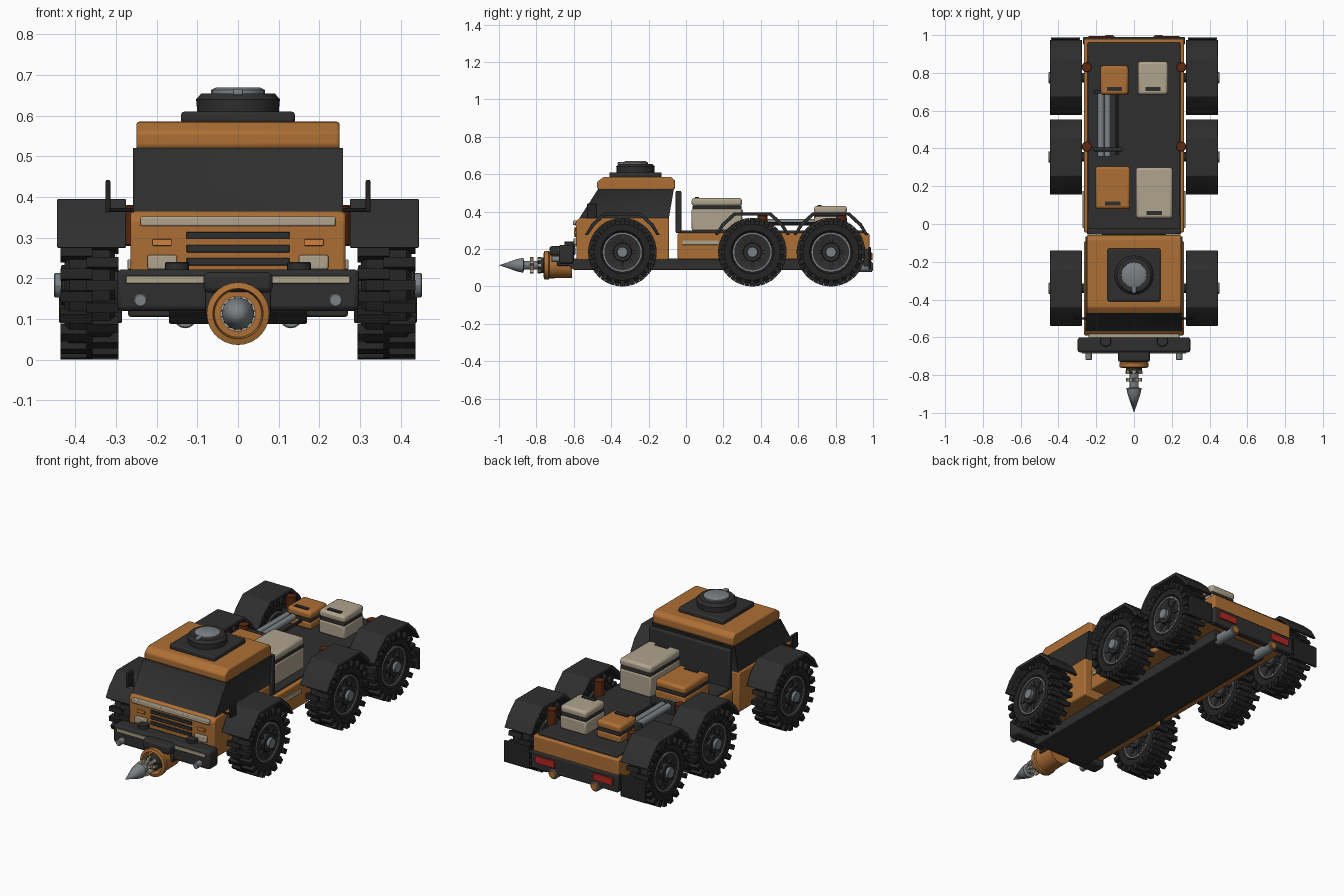
import bpy, bmesh, math
from mathutils import Matrix, Vector

cube = bpy.data.objects.get("Cube")
if cube:
    bpy.data.objects.remove(cube, do_unlink=True)


def material(name, r, g, b):
    m = bpy.data.materials.new(name)
    m.diffuse_color = (r, g, b, 1)
    m.use_nodes = True
    m.node_tree.nodes["Principled BSDF"].inputs["Base Color"].default_value = (r, g, b, 1)
    return m


ORANGE = material("orange paint", .42, .16, .035)
TAN = material("tan paint", .43, .37, .27)
DARK = material("dark trim", .028, .028, .028)
BLACK = material("black rubber", .017, .017, .017)
GREY = material("grey metal", .2, .22, .235)
BROWN = material("rust brown", .11, .022, .006)
RED = material("red lamp", .45, .02, .015)
AMBER = material("amber lamp", .6, .22, .045)
SIDES = (-1, 1)


def finish(name, bm, mat, bevel=0.0, loc=(0, 0, 0)):
    bmesh.ops.recalc_face_normals(bm, faces=bm.faces)
    me = bpy.data.meshes.new(name)
    bm.to_mesh(me)
    bm.free()
    me.materials.append(mat)
    me.polygons.foreach_set("use_smooth", [True] * len(me.polygons))
    me.set_sharp_from_angle(angle=math.radians(30))
    ob = bpy.data.objects.new(name, me)
    ob.location = loc
    bpy.context.collection.objects.link(ob)
    if bevel:
        mod = ob.modifiers.new("Bevel", "BEVEL")
        mod.width, mod.segments, mod.limit_method = bevel, 2, "ANGLE"
    return ob


def add_box(bm, size, matrix):
    bmesh.ops.create_cube(bm, size=1, matrix=matrix @ Matrix.Diagonal((*size, 1)))


def box(name, x, y, z, mat, bevel=.004):
    """Box from (low, high) pairs."""
    bm = bmesh.new()
    mid = Vector(((x[0] + x[1]) / 2, (y[0] + y[1]) / 2, (z[0] + z[1]) / 2))
    add_box(bm, (abs(x[1] - x[0]), y[1] - y[0], z[1] - z[0]), Matrix())
    return finish(name, bm, mat, bevel, mid)


def prism(name, x, profile, mat, bevel=.004, inset=0.0):
    """Extrude a (y, z) outline between two x positions."""
    bm = bmesh.new()
    base = bm.faces.new([bm.verts.new((x[0], a, b)) for a, b in profile])
    ext = bmesh.ops.extrude_face_region(bm, geom=[base])
    verts = [v for v in ext["geom"] if isinstance(v, bmesh.types.BMVert)]
    bmesh.ops.translate(bm, verts=verts, vec=(x[1] - x[0], 0, 0))
    if inset:
        bmesh.ops.recalc_face_normals(bm, faces=bm.faces)
        bmesh.ops.inset_individual(bm, faces=bm.faces[:], thickness=inset, depth=-.005)
    return finish(name, bm, mat, bevel)


def lathe(name, profile, loc, axis, mat, n=24):
    """Spin (radius, distance) points about an axis."""
    bm = bmesh.new()
    verts = [bm.verts.new((r, 0, d)) for r, d in profile]
    edges = [bm.edges.new(p) for p in zip(verts, verts[1:])]
    bmesh.ops.spin(bm, geom=verts + edges, cent=(0, 0, 0), axis=(0, 0, 1),
                   angle=2 * math.pi, steps=n, use_duplicate=False)
    bmesh.ops.remove_doubles(bm, verts=bm.verts, dist=.0002)
    turn = Vector((0, 0, 1)).rotation_difference(Vector(axis)).to_matrix()
    bmesh.ops.rotate(bm, verts=bm.verts, matrix=turn, cent=(0, 0, 0))
    return finish(name, bm, mat, 0, loc)


def cyl(name, r, length, loc, axis, mat, n=16, chamfer=.003):
    h = length / 2
    return lathe(name, [(0, -h), (r - chamfer, -h), (r, chamfer - h), (r, h - chamfer),
                        (r - chamfer, h), (0, h)], loc, axis, mat, n)


# Wheels: tyre, lugs, rim and hub share one mesh each
AXLES, WHEEL_X, WHEEL_Z = (-.34, .355, .775), .365, .183
X = (1, 0, 0)
parts = [
    lathe("tyre", [(.105, -.05), (.115, -.062), (.15, -.062), (.167, -.05), (.167, .05),
                   (.15, .062), (.115, .062), (.105, .05)], (0, 0, 0), X, BLACK, 36),
    lathe("rim_ring", [(.097, -.05), (.097, -.06), (.106, -.06), (.106, .06),
                       (.097, .06), (.097, .05)], (0, 0, 0), X, GREY, 36),
    lathe("rim_disc", [(0, -.045), (.06, -.045), (.097, -.055), (.097, .055),
                       (.06, .045), (0, .045)], (0, 0, 0), X, DARK, 36),
    cyl("hub_flange", .05, .14, (0, 0, 0), X, DARK, 20),
    cyl("hub_cap", .03, .175, (0, 0, 0), X, GREY, 12),
]
lugs = bmesh.new()
spokes = bmesh.new()
for i in range(40):
    row = -1 if i % 2 else 1
    spin = Matrix.Rotation(i * math.pi / 20, 4, "X")
    add_box(lugs, (.078, .026, .035), spin @ Matrix.Translation((row * .032, 0, .1655)))
    if i % 5 == 0:
        add_box(spokes, (.112, .016, .05), spin @ Matrix.Translation((0, 0, .072)))
parts += [finish("tread_lugs", lugs, BLACK), finish("rim_spokes", spokes, DARK)]
for part in parts:
    for y in AXLES:
        for s in SIDES:
            ob = part.copy()
            ob.location = (s * WHEEL_X, y, WHEEL_Z)
            bpy.context.collection.objects.link(ob)
    bpy.data.objects.remove(part)

# Axles and fenders
arch = [(-.2, .275), (-.165, .335), (-.1, .395), (.1, .395), (.165, .335), (.2, .275)]
inner = [(.183, .275), (.152, .322), (.092, .378), (-.092, .378), (-.152, .322), (-.183, .275)]
for y in AXLES:
    cyl("axle", .025, .66, (0, y, WHEEL_Z), X, BLACK)
    for s in SIDES:
        prism("fender", (s * .275, s * .445), [(y + a, z) for a, z in arch + inner], DARK, .003)
for s in SIDES:
    box("mud_flap", (s * .285, s * .44), (.975, .988), (.09, .21), BLACK)

# Frame
prism("frame", (-.17, .17), [(-.64, .12), (-.6, .088), (.87, .088), (.87, .15), (-.64, .15)], DARK)

# Cab
prism("cab_body", (-.265, .265), [(-.585, .14), (-.09, .14), (-.09, .365), (-.57, .365), (-.59, .345)],
      ORANGE, .008)
prism("cab_windows", (-.258, .258), [(-.572, .362), (-.092, .362), (-.065, .52), (-.47, .52)],
      DARK, 0, .016)
prism("roof", (-.25, .25), [(-.475, .525), (-.465, .515), (-.07, .515), (-.058, .525), (-.058, .565),
                           (-.08, .585), (-.44, .585), (-.475, .56)], ORANGE, .012)
box("roof_plate", (-.14, .14), (-.41, -.13), (.58, .61), DARK, .008)
lathe("roof_dome", [(0, .605), (.1, .605), (.103, .64), (.09, .655), (0, .655)], (0, -.27, 0), (0, 0, 1), DARK)
lathe("roof_cap", [(0, .65), (.066, .65), (.066, .663), (.055, .669), (0, .669)], (0, -.27, 0), (0, 0, 1), GREY)
box("roof_cap_bar", (-.012, .012), (-.365, -.3), (.65, .665), GREY)
box("headboard", (-.25, .25), (-.055, -.025), (.285, .51), DARK, .006)

# Cab front
box("front_strip", (-.24, .24), (-.604, -.58), (.328, .352), TAN)
for z in (.232, .264, .296):
    box("grille_slot", (-.127, .127), (-.597, -.58), (z, z + .018), DARK, .002)
for s in SIDES:
    box("head_lamp", (s * .15, s * .222), (-.602, -.58), (.222, .257), TAN)
    box("turn_lamp", (s * .163, s * .21), (-.598, -.58), (.28, .296), AMBER, .002)
    cyl("mirror_arm", .005, .08, (s * .285, -.5, .368), X, BLACK, 8, .001)
    box("mirror", (s * .314, s * .326), (-.53, -.475), (.362, .442), BLACK)
    cyl("bumper_lamp", .017, .05, (s * .24, -.695, .146), (0, 1, 0), GREY)
    cyl("tow_mount", .03, .03, (s * .15, -.62, .225), (0, 0, 1), DARK)
    box("bumper_bracket", (s * .062, s * .08), (-.69, -.6), (.11, .185), DARK)
box("front_bumper", (-.298, .298), (-.68, -.6), (.12, .222), DARK, .012)
box("bumper_strip", (-.275, .275), (-.686, -.67), (.187, .205), TAN, .002)

# Drill
DZ, FRONT = .113, (0, -1, 0)
lathe("drill_housing", [(0, .61), (.068, .61), (.07, .73), (.077, .735), (.077, .757), (.062, .762),
                        (.058, .72), (0, .72)], (0, 0, DZ), FRONT, ORANGE, 28)
box("drill_motor", (-.085, .085), (-.73, -.59), (.165, .215), DARK, .012)
cyl("drill_chuck", .042, .09, (0, -.745, DZ), FRONT, DARK)
lathe("drill_bit", [(0, .75), (.024, .75), (.024, .865), (.04, .87), (.034, .9), (0, 1)],
      (0, 0, DZ), FRONT, GREY, 12)
teeth = bmesh.new()
for i in range(16):
    spin = Matrix.Rotation(i * math.pi / 4 + (i // 8) * .4, 4, "Y")
    add_box(teeth, (.014, .018, .024),
            Matrix.Translation((0, -.785 - .04 * (i // 8), DZ)) @ spin @ Matrix.Translation((0, 0, .032)))
finish("drill_teeth", teeth, TAN)

# Cargo bed
box("bed_body", (-.265, .265), (-.045, .98), (.145, .285), ORANGE, .008)
box("bed_floor", (-.245, .245), (-.035, .962), (.2, .3), DARK, .006)
box("tail_bar", (-.27, .27), (.95, .99), (.105, .2), DARK, .006)
for s in SIDES:
    box("side_step_strip", (s * .26, s * .272), (-.02, .175), (.222, .246), TAN, .002)
    box("tail_lamp", (s * .12, s * .24), (.985, .996), (.14, .18), RED, .002)
    cyl("tail_pipe", .028, .15, (s * .13, .92, .105), (0, 1, 0), GREY)
    cyl("pipe_tip", .022, .02, (s * .13, .99, .105), (0, 1, 0), ORANGE)
    for y in (.41, .83):
        cyl("side_post", .027, .1, (s * .25, y, .33), (0, 0, 1), BROWN)


# Storage crates with lid seam and latch
def crate(name, x, y, top, mat):
    seam = top - .055
    box(name, x, y, (.298, seam), mat, .01)
    box(name + "_seam", (x[0] + .004, x[1] - .004), (y[0] + .004, y[1] - .004), (seam - .01, seam + .014), DARK)
    box(name + "_lid", x, y, (seam + .012, top), mat, .014)
    mid = (x[0] + x[1]) / 2
    box(name + "_latch", (mid - .04, mid + .04), (y[0] + .018, y[0] + .04), (top - .004, top + .005), DARK, 0)


crate("large_tan_crate", (.01, .205), (.03, .3), .472, TAN)
crate("large_orange_crate", (-.205, -.02), (.08, .305), .415, ORANGE)
crate("small_tan_crate", (.02, .18), (.685, .86), .43, TAN)
crate("small_orange_crate", (-.178, -.03), (.685, .838), .395, ORANGE)

# Pipes carried in the bed
for x in (-.175, -.14):
    cyl("cargo_pipe", .018, .34, (x, .525, .343), (0, 1, 0), GREY, 12)
cyl("cargo_rod", .008, .33, (-.09, .53, .335), (0, 1, 0), DARK, 8)
for y in (.395, .7):
    box("pipe_bracket", (-.215, -.06), (y - .01, y + .01), (.298, .368), DARK)
